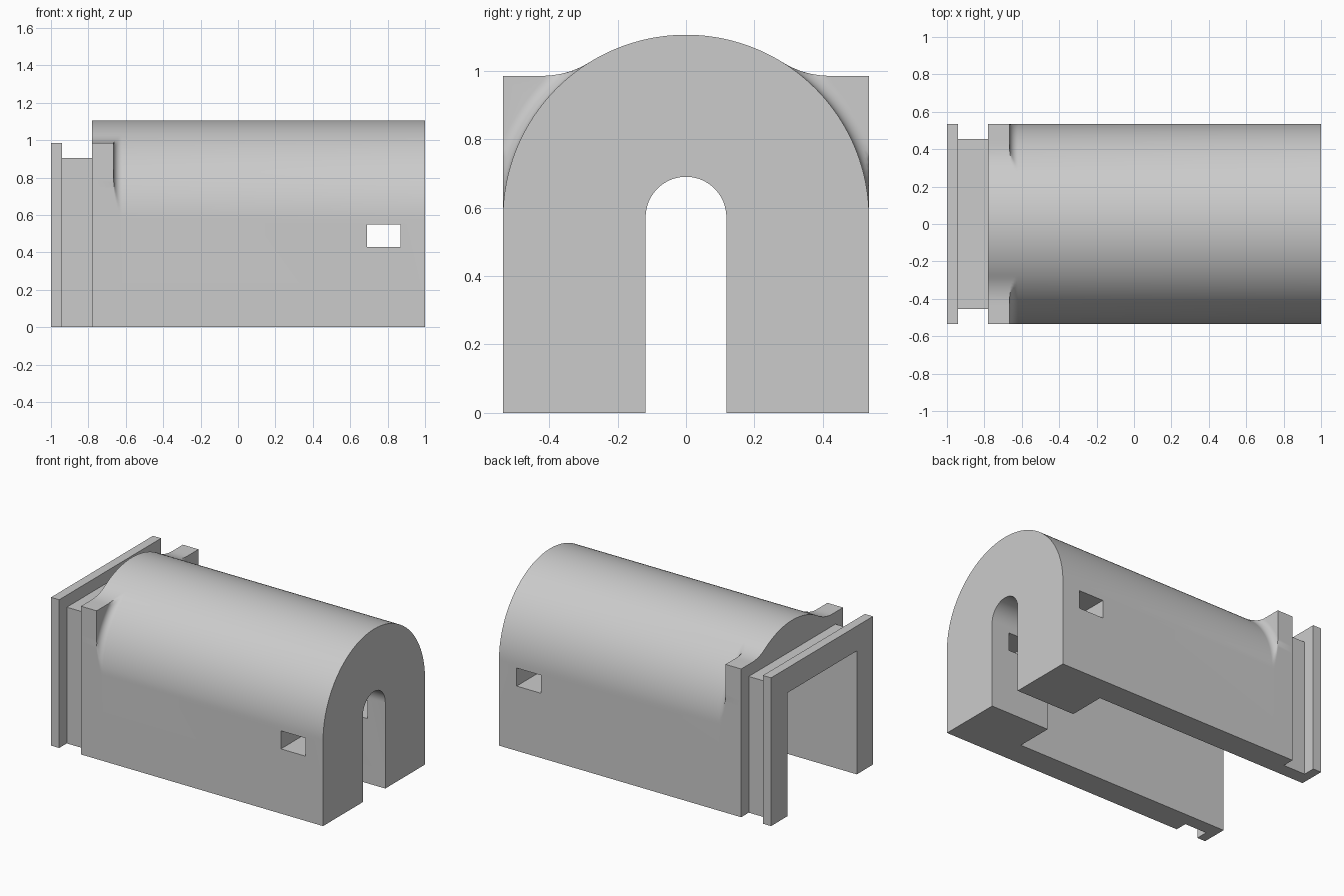
import bpy, bmesh, math
from math import pi, sin, cos, sqrt, atan2

if "Cube" in bpy.data.objects:
    bpy.data.objects.remove(bpy.data.objects["Cube"])

HALF, SPRING, R = 0.535, 0.57, 0.535      # half width, springing height, vault radius
SHOULDER = 0.985 - SPRING                 # collar shoulder above springing
COVE_Y, COVE_R = 0.42, 0.26               # sweep blending shoulder into vault
FILLET = 0.045                            # fillet between collar and vault

grey = bpy.data.materials.new("light grey")
grey.diffuse_color = (0.6, 0.6, 0.6, 1)
grey.use_nodes = True
grey.node_tree.nodes["Principled BSDF"].inputs["Base Color"].default_value = grey.diffuse_color


def new_object(name, bm):
    bmesh.ops.recalc_face_normals(bm, faces=bm.faces)
    mesh = bpy.data.meshes.new(name)
    bm.to_mesh(mesh)
    bm.free()
    mesh.materials.append(grey)
    obj = bpy.data.objects.new(name, mesh)
    bpy.context.collection.objects.link(obj)
    return obj


def loft(name, sections):
    """Closed solid through a list of (x, [(y, z), ...]) sections."""
    bm = bmesh.new()
    rings = [[bm.verts.new((x, y, z)) for y, z in pts] for x, pts in sections]
    n = len(rings[0])
    for a, b in zip(rings, rings[1:]):
        for i in range(n):
            j = (i + 1) % n
            bm.faces.new((a[i], a[j], b[j], b[i]))
    bm.faces.new(rings[0])
    bm.faces.new(rings[-1])
    bmesh.ops.remove_doubles(bm, verts=bm.verts, dist=1e-5)
    return new_object(name, bm)


def box(name, x0, x1, half_y, z0, z1):
    pts = [(half_y, z0), (half_y, z1), (-half_y, z1), (-half_y, z0)]
    return loft(name, [(x0, pts), (x1, pts)])


def collar_radius(t):
    """Polar radius of the square-shouldered collar about the vault axis."""
    c, s = abs(cos(t)), sin(t)
    if s * HALF <= c * SHOULDER + 1e-9:
        return HALF / c
    if SHOULDER / s * c >= COVE_Y:
        return SHOULDER / s
    cy, cz = COVE_Y, SHOULDER + COVE_R
    if atan2(s, c) > atan2(cz, cy):
        return R
    p = cy * c + cz * s
    return p - sqrt(max(0, p * p - (cy * cy + cz * cz - COVE_R ** 2)))


# Angles with a sample exactly on the shoulder corner
corner = atan2(SHOULDER, HALF)
half = [corner * i / 20 for i in range(20)]
half += [corner + (pi / 2 - corner) * i / 28 for i in range(29)]
angles = half + [pi - t for t in reversed(half[:-1])]


def section(extra):
    """Vault outline grown by extra, never larger than the collar."""
    pts = [(HALF, 0)]
    for t in angles:
        r = min(collar_radius(t), R + extra)
        pts.append((r * cos(t), SPRING + r * sin(t)))
    return pts + [(-HALF, 0)]


# Vaulted body with collar and fillet
sections = [(-0.78, section(1)), (-0.665, section(1))]
for i in range(9):
    a = pi / 2 * i / 8
    sections.append((-0.665 + FILLET * (1 - cos(a)), section(FILLET * (1 - sin(a)))))
sections.append((1.0, section(0)))
body = loft("vaulted_body", sections)

# End flange and recessed neck
neck = box("neck", -0.97, -0.72, 0.455, 0, 0.905)
flange = box("end_flange", -1.0, -0.94, HALF, 0, 0.985)

# Cutters: inner chamber, arched slot, side windows
chamber = box("chamber_cutter", -1.1, 0.57, 0.365, -0.1, 0.82)
arch = [(0.118, -0.1)]
arch += [(0.118 * cos(pi * i / 32), 0.572 + 0.118 * sin(pi * i / 32)) for i in range(33)]
arch += [(-0.118, -0.1)]
slot = loft("slot_cutter", [(0.5, arch), (1.1, arch)])
window = box("window_cutter", 0.69, 0.87, 0.7, 0.43, 0.55)

for tool, op in ((neck, 'UNION'), (flange, 'UNION'), (chamber, 'DIFFERENCE'),
                 (slot, 'DIFFERENCE'), (window, 'DIFFERENCE')):
    mod = body.modifiers.new(tool.name, 'BOOLEAN')
    mod.operation = op
    mod.solver = 'EXACT'
    mod.object = tool

bpy.context.view_layer.objects.active = body
body.select_set(True)
for mod in list(body.modifiers):
    bpy.ops.object.modifier_apply(modifier=mod.name)
for tool in (neck, flange, chamber, slot, window):
    bpy.data.objects.remove(tool)
bpy.ops.object.shade_smooth_by_angle(angle=math.radians(30))
